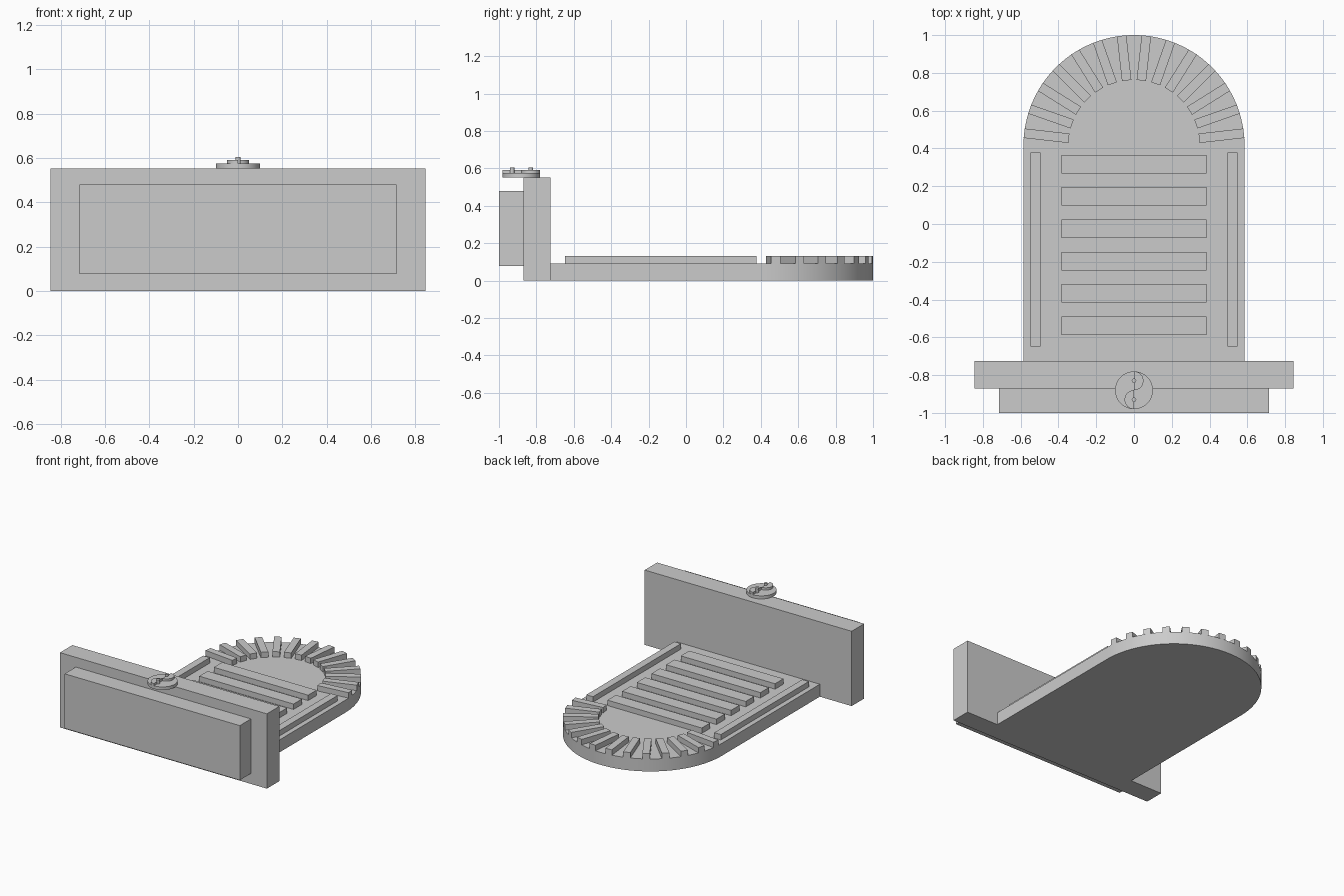
import bpy, bmesh
from math import sin, cos, pi, radians

cube = bpy.data.objects.get("Cube")
if cube:
    bpy.data.objects.remove(cube, do_unlink=True)

stone = bpy.data.materials.new("light_grey_stone")
stone.use_nodes = True
GREY = (0.6, 0.6, 0.6, 1)
stone.diffuse_color = GREY
stone.node_tree.nodes["Principled BSDF"].inputs["Base Color"].default_value = GREY


def prism(name, outline, z0, z1, smooth=False):
    """Extrude a counter-clockwise outline from z0 up to z1."""
    bm = bmesh.new()
    low = [bm.verts.new((x, y, z0)) for x, y in outline]
    high = [bm.verts.new((x, y, z1)) for x, y in outline]
    bm.faces.new(low[::-1])
    bm.faces.new(high)
    n = len(low)
    for i in range(n):
        j = (i + 1) % n
        bm.faces.new((low[i], low[j], high[j], high[i]))
    mesh = bpy.data.meshes.new(name)
    bm.to_mesh(mesh)
    bm.free()
    mesh.materials.append(stone)
    obj = bpy.data.objects.new(name, mesh)
    bpy.context.collection.objects.link(obj)
    if smooth:
        bpy.ops.object.select_all(action='DESELECT')
        obj.select_set(True)
        bpy.context.view_layer.objects.active = obj
        bpy.ops.object.shade_smooth_by_angle(angle=radians(30))
    return obj


def box(name, x0, x1, y0, y1, z0, z1):
    return prism(name, [(x0, y0), (x1, y0), (x1, y1), (x0, y1)], z0, z1)


def arc(cx, cy, r, start, end, steps):
    angles = [start + (end - start) * i / steps for i in range(steps + 1)]
    return [(cx + r * cos(a), cy + r * sin(a)) for a in angles]


R, ARC_Y = 0.585, 0.415
SLAB_TOP, RAISED = 0.092, 0.132

# Round-ended base slab
prism("base_slab", [(-R, -0.725), (R, -0.725)] + arc(0, ARC_Y, R, 0, pi, 64),
      0, SLAB_TOP, smooth=True)

# Ring of radial blocks around the rounded end
BLOCKS = 14
for i in range(BLOCKS):
    a = pi * (i + 0.5) / BLOCKS
    corners = [(0.347, -0.025), (R, -0.025), (R, 0.025), (0.347, 0.025)]
    prism(f"arch_block_{i + 1}",
          [(u * cos(a) - v * sin(a), ARC_Y + u * sin(a) + v * cos(a)) for u, v in corners],
          SLAB_TOP, RAISED)

# Cross bars and side rails
for i in range(6):
    y = 0.317 - 0.171 * i
    box(f"cross_bar_{i + 1}", -0.385, 0.385, y - 0.049, y + 0.049, SLAB_TOP, RAISED)
for side, x in (("left", 0.522), ("right", -0.522)):
    box(f"{side}_rail", x - 0.027, x + 0.027, -0.648, 0.378, SLAB_TOP, RAISED)

# Upright wall with a raised front panel
box("upright_wall", -0.845, 0.845, -0.87, -0.725, 0, 0.552)
box("front_panel", -0.715, 0.715, -1, -0.87, 0.077, 0.48)

# Round emblem: disc, two opposed half discs and two studs
EMBLEM_Y = -0.88
prism("emblem_disc", arc(0, EMBLEM_Y, 0.1, 0, 2 * pi, 48)[:-1], 0.552, 0.575, smooth=True)
for label, dy, start in (("back", 0.05, -pi / 2), ("front", -0.05, pi / 2)):
    y = EMBLEM_Y + dy
    prism(f"{label}_half_disc", arc(0, y, 0.05, start, start + pi, 24), 0.575, 0.592, smooth=True)
    prism(f"{label}_stud", arc(0, y, 0.012, 0, 2 * pi, 20)[:-1], 0.575, 0.605, smooth=True)
